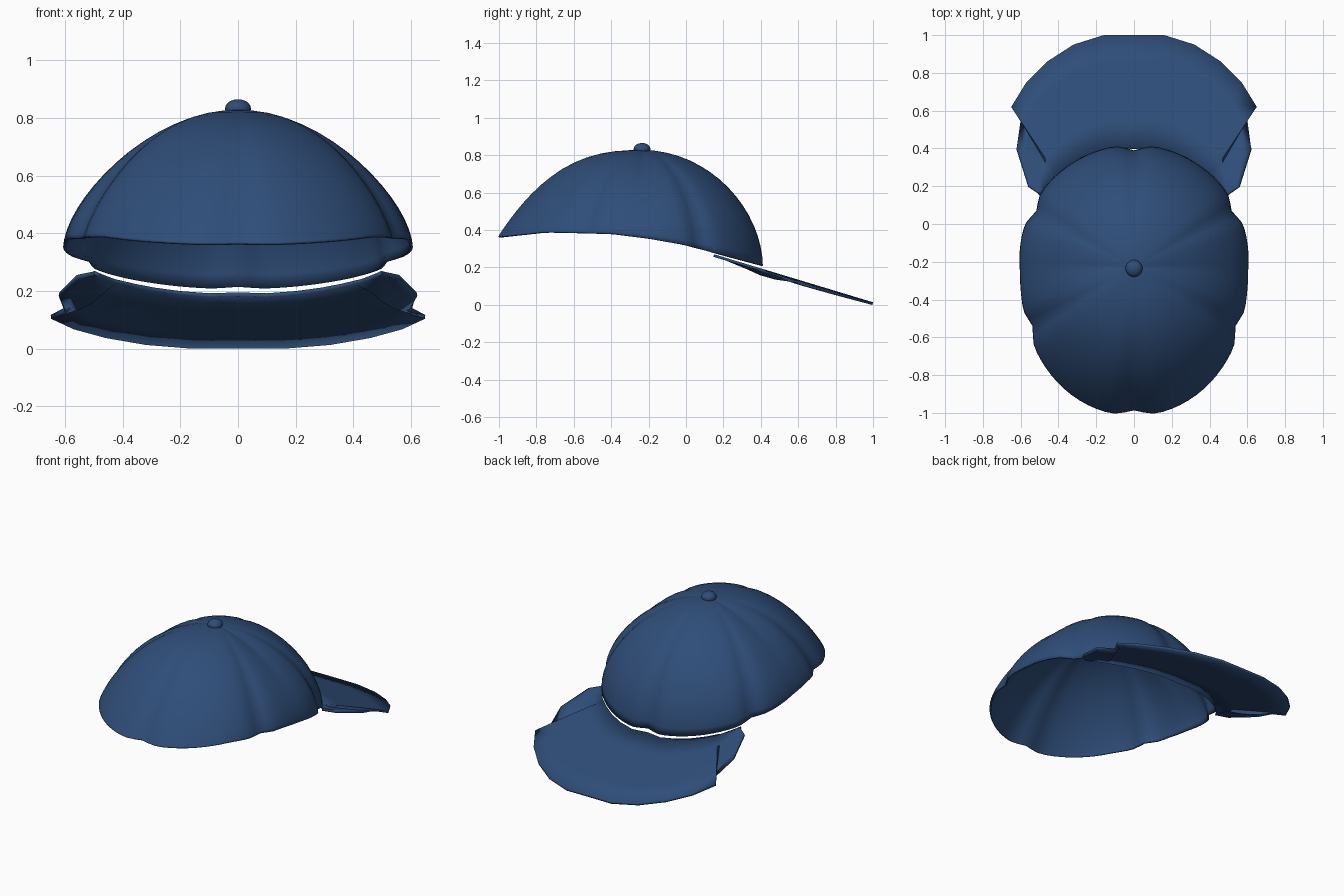
import bpy
import bmesh
import math

cube = bpy.data.objects.get("Cube")
if cube:
    bpy.data.objects.remove(cube)

navy = bpy.data.materials.new("navy_cloth")
navy.use_nodes = True
navy.diffuse_color = (0.028, 0.075, 0.19, 1)
navy.node_tree.nodes["Principled BSDF"].inputs["Base Color"].default_value = navy.diffuse_color

CENTRE_Y, TOP_Z = -0.23, 0.828


def finish(bm, name, thickness, angle):
    """Turn a sheet into a thin smooth-shaded cloth part."""
    mesh = bpy.data.meshes.new(name)
    bm.to_mesh(mesh)
    bm.free()
    obj = bpy.data.objects.new(name, mesh)
    bpy.context.collection.objects.link(obj)
    mesh.materials.append(navy)
    if thickness:
        mod = obj.modifiers.new("thickness", "SOLIDIFY")
        mod.thickness = thickness
        mod.offset = -1
    bpy.ops.object.select_all(action="DESELECT")
    obj.select_set(True)
    bpy.context.view_layer.objects.active = obj
    bpy.ops.object.shade_smooth_by_angle(angle=math.radians(angle))
    return obj


def interpolate(points, x):
    x = min(max(x, points[0][0]), points[-1][0])
    for (x0, y0), (x1, y1) in zip(points, points[1:]):
        if x <= x1:
            return y0 + (y1 - y0) * (x - x0) / (x1 - x0)


# Crown: six bulging panels with a groove at every seam
RIM = [(-1, 0.365), (-0.75, 0.39), (-0.4, 0.38), (-0.2, 0.355),
       (0, 0.32), (0.2, 0.265), (0.42, 0.207)]


def crown_point(degrees, step, steps):
    a = math.radians(degrees)
    s = math.sin(a)
    front, back = max(s, 0), max(-s, 0)
    seam = abs((degrees % 60) - 30)
    radius = 0.605 + 0.045 * front + 0.182 * back ** 2
    radius -= 0.03 * math.exp(-(seam / 5) ** 2)
    rim_z = interpolate(RIM, CENTRE_Y + radius * s)
    f = math.sin(step / steps * math.pi / 2)
    p = 1.6 + 0.35 * front + back
    q = 1.6 + 0.25 * front - 0.6 * back
    drop = 1 - max(1 - f ** p, 0) ** (1 / q)
    return (radius * f * math.cos(a), CENTRE_Y + radius * f * s,
            TOP_Z - (TOP_Z - rim_z) * drop)


bm = bmesh.new()
apex = bm.verts.new((0, CENTRE_Y, TOP_Z))
STEPS, SEGMENTS = 16, 96
rings = [[bm.verts.new(crown_point(i * 360 / SEGMENTS, k, STEPS)) for i in range(SEGMENTS)]
         for k in range(1, STEPS + 1)]
for i in range(SEGMENTS):
    j = (i + 1) % SEGMENTS
    bm.faces.new((apex, rings[0][i], rings[0][j]))
    for upper, lower in zip(rings, rings[1:]):
        bm.faces.new((upper[i], lower[i], lower[j], upper[j]))
finish(bm, "crown", 0.01, 50)

# Brim: sloping plate with a folded flap at each side
OUTER = [(0, 1), (0.16, 1), (0.32, 0.95), (0.46, 0.86), (0.57, 0.75), (0.65, 0.62),
         (0.6, 0.55), (0.62, 0.4), (0.56, 0.2), (0.5, 0.16)]
INNER = [(0, 0.4), (0.1, 0.41), (0.2, 0.385), (0.29, 0.345), (0.36, 0.3), (0.41, 0.26),
         (0.425, 0.25), (0.45, 0.22), (0.48, 0.18), (0.5, 0.15)]
FOLD = 6


def brim_row(index, side):
    row = []
    for k in range(5):
        t = k / 4
        x = INNER[index][0] * (1 - t) + OUTER[index][0] * t
        y = INNER[index][1] * (1 - t) + OUTER[index][1] * t
        z = 0.014 + 0.302 * (1 - y)
        if index == FOLD:
            z -= 0.025 * min(1, 2 * t)
        elif index < FOLD:
            z -= 0.012 * t * (x / 0.65) ** 2
        row.append((side * x, y, z))
    return row


last = len(OUTER) - 1
columns = [brim_row(i, -1) for i in range(last, 0, -1)] + [brim_row(i, 1) for i in range(last + 1)]
bm = bmesh.new()
grid = [[bm.verts.new(p) for p in column] for column in columns]
for a, b in zip(grid, grid[1:]):
    for k in range(4):
        corners = [a[k], b[k], b[k + 1], a[k + 1]]
        if len({tuple(v.co) for v in corners}) == 4:
            bm.faces.new(corners)
bmesh.ops.recalc_face_normals(bm, faces=bm.faces)
bm.normal_update()
if sum(f.normal.z for f in bm.faces) < 0:
    bmesh.ops.reverse_faces(bm, faces=bm.faces)
finish(bm, "brim", 0.014, 35)

# Button on top
bm = bmesh.new()
bmesh.ops.create_uvsphere(bm, u_segments=20, v_segments=12, radius=0.045)
bmesh.ops.scale(bm, vec=(1, 1, 0.72), verts=bm.verts)
bmesh.ops.translate(bm, vec=(0, CENTRE_Y - 0.005, 0.833), verts=bm.verts)
finish(bm, "top_button", 0, 60)
